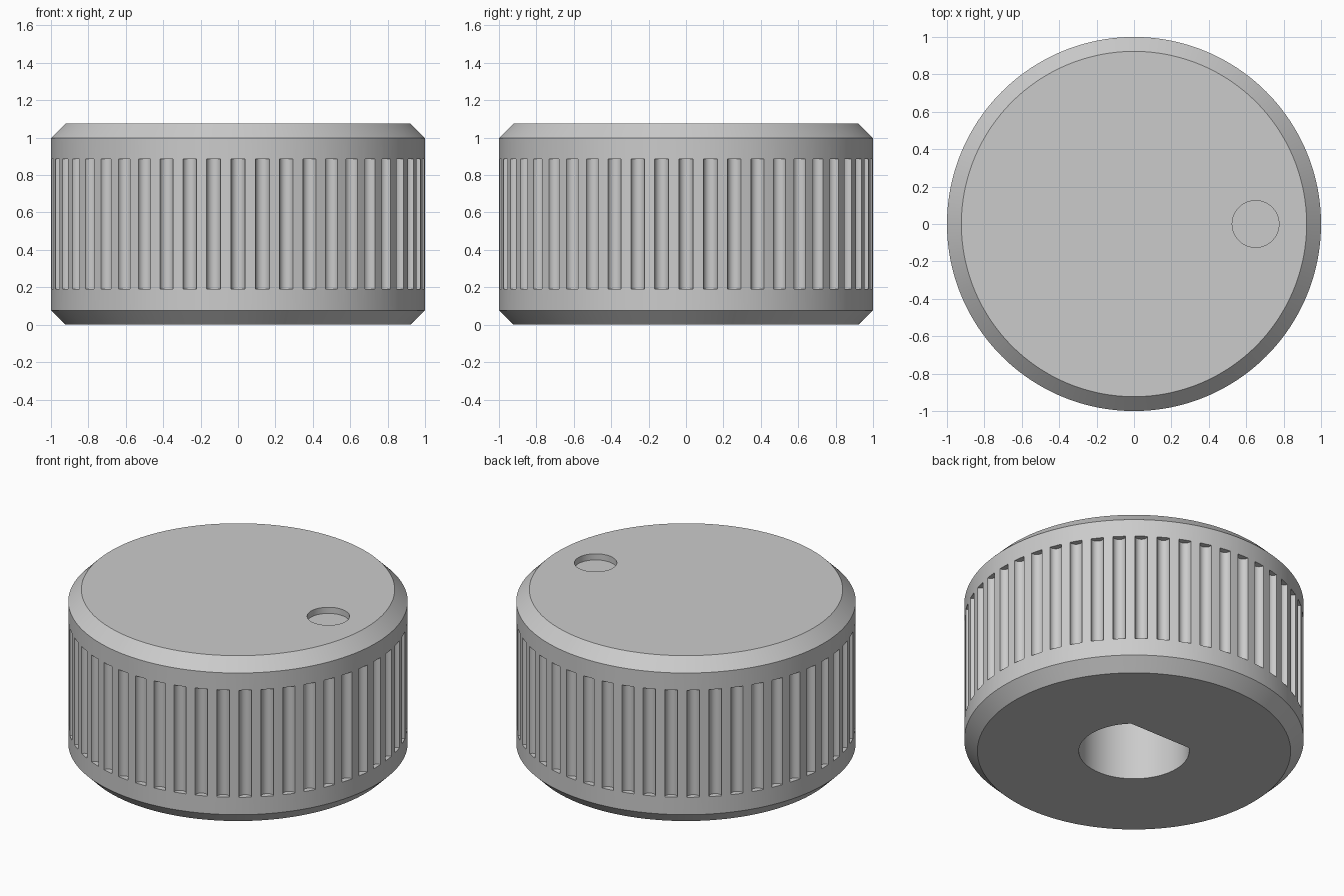
import bpy, bmesh
from math import sin, cos, pi, asin, tau

cube = bpy.data.objects.get("Cube")
if cube:
    bpy.data.objects.remove(cube, do_unlink=True)

RADIUS, HEIGHT, CHAMFER = 1.0, 1.075, 0.077
GROOVES, GROOVE_R, GROOVE_LOW, GROOVE_HIGH = 48, 0.0375, 0.19, 0.886
BORE_R, BORE_FLAT, BORE_DEPTH = 0.325, 0.238, 0.8
DOT_X, DOT_R, DOT_DEPTH = 0.65, 0.125, 0.04

grey = bpy.data.materials.new("plain grey")
grey.use_nodes = True
colour = (0.6, 0.6, 0.6, 1)
grey.diffuse_color = colour
grey.node_tree.nodes["Principled BSDF"].inputs["Base Color"].default_value = colour


def arc(radius, start, end, count, cx=0, cy=0):
    """Points along an arc, without its end point."""
    return [(cx + radius * cos(start + (end - start) * i / count),
             cy + radius * sin(start + (end - start) * i / count)) for i in range(count)]


def loft(bm, rings):
    """Closed solid through rings of equally many points."""
    loops = [[bm.verts.new(p) for p in ring] for ring in rings]
    for low, high in zip(loops, loops[1:]):
        for i in range(len(low)):
            j = (i + 1) % len(low)
            bm.faces.new((low[i], low[j], high[j], high[i]))
    bm.faces.new(loops[0][::-1])
    bm.faces.new(loops[-1])


def prism(bm, outline, low, high):
    loft(bm, [[(x, y, z) for x, y in outline] for z in (low, high)])


def make_object(name, bm):
    mesh = bpy.data.meshes.new(name)
    bmesh.ops.recalc_face_normals(bm, faces=bm.faces)
    bm.to_mesh(mesh)
    bm.free()
    mesh.materials.append(grey)
    obj = bpy.data.objects.new(name, mesh)
    bpy.context.collection.objects.link(obj)
    return obj


# Chamfered knob body
bm = bmesh.new()
profile = [(RADIUS - CHAMFER, 0), (RADIUS, CHAMFER),
           (RADIUS, HEIGHT - CHAMFER), (RADIUS - CHAMFER, HEIGHT)]
loft(bm, [[(x, y, z) for x, y in arc(r, 0, tau, 192)] for r, z in profile])
knob = make_object("knob_body", bm)

# Cutter: round grip grooves
bm = bmesh.new()
for k in range(GROOVES):
    a = tau * k / GROOVES
    prism(bm, arc(GROOVE_R, a, a + tau, 24, RADIUS * cos(a), RADIUS * sin(a)),
          GROOVE_LOW, GROOVE_HIGH)

# Cutter: D-shaped shaft bore, flat towards the back
a = asin(BORE_FLAT / BORE_R)
bore = arc(BORE_R, pi - a, tau + a, 64) + [(BORE_R * cos(a), BORE_FLAT)]
prism(bm, bore, -0.1, BORE_DEPTH)

# Cutter: shallow pointer dimple on top
prism(bm, arc(DOT_R, 0, tau, 64, DOT_X), HEIGHT - DOT_DEPTH, HEIGHT + 0.1)
cutter = make_object("knob_cutter", bm)
cutter.hide_render = True

# Cut, tidy up and smooth
cut = knob.modifiers.new("cuts", "BOOLEAN")
cut.operation, cut.solver, cut.object = "DIFFERENCE", "EXACT", cutter
bpy.ops.object.select_all(action="DESELECT")
bpy.context.view_layer.objects.active = knob
knob.select_set(True)
bpy.ops.object.modifier_apply(modifier=cut.name)
bpy.data.objects.remove(cutter, do_unlink=True)
bpy.ops.object.shade_smooth_by_angle(angle=pi / 6)
